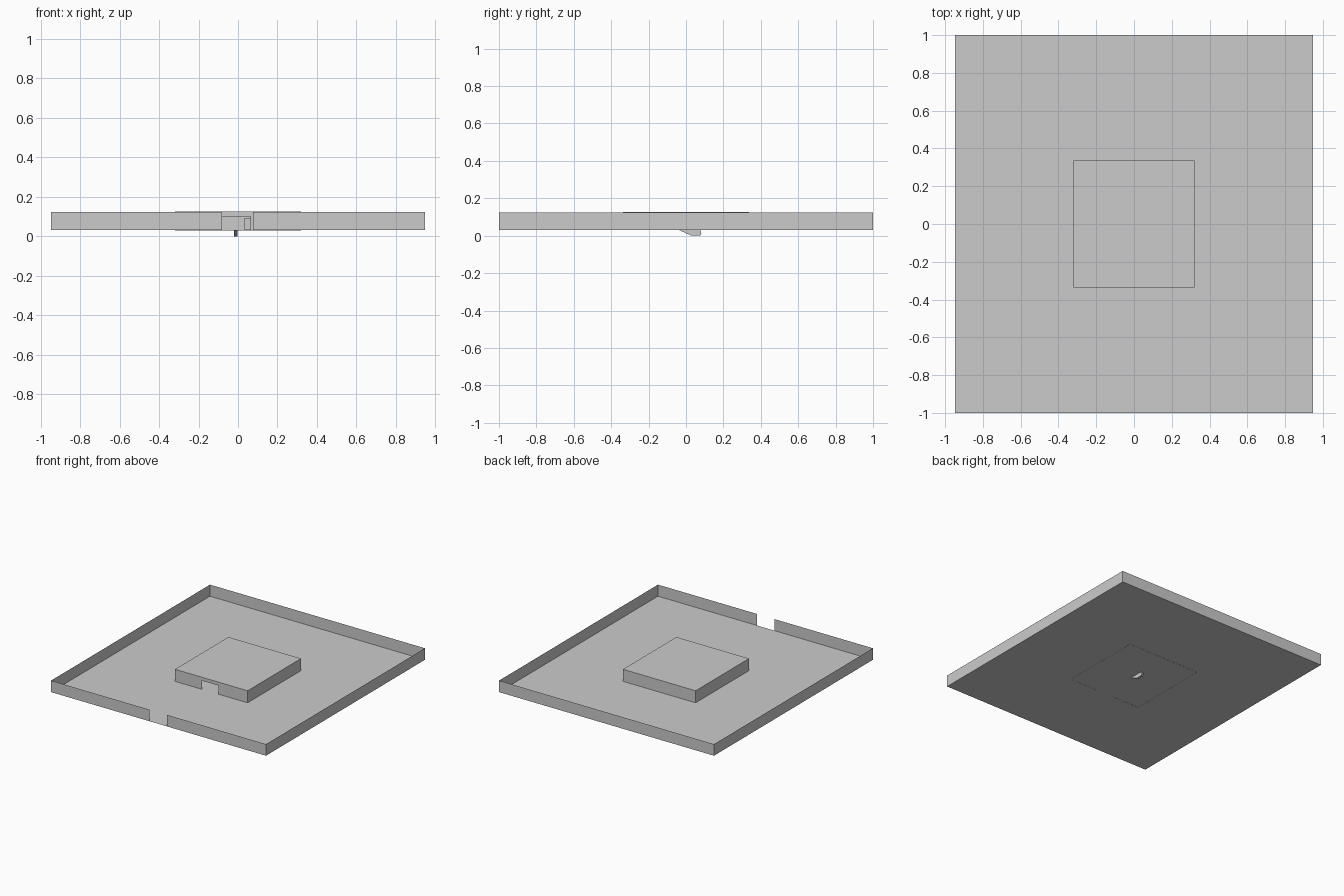
import bpy

cube = bpy.data.objects.get("Cube")
if cube:
    bpy.data.objects.remove(cube, do_unlink=True)

grey = bpy.data.materials.new("plain_grey")
grey.use_nodes = True
grey.diffuse_color = (0.6, 0.6, 0.6, 1)
grey.node_tree.nodes["Principled BSDF"].inputs["Base Color"].default_value = (0.6, 0.6, 0.6, 1)


def add_mesh(name, verts, faces):
    mesh = bpy.data.meshes.new(name)
    mesh.from_pydata(verts, [], faces)
    mesh.materials.append(grey)
    obj = bpy.data.objects.new(name, mesh)
    bpy.context.collection.objects.link(obj)
    return obj


def sheet_wall(name, path, low, high):
    """Thin upright sheet following a path of (x, y) points."""
    n = len(path)
    verts = [(x, y, z) for z in (low, high) for x, y in path]
    return add_mesh(name, verts, [(i, i + 1, n + i + 1, n + i) for i in range(n - 1)])


def rectangle(name, hx, hy, z):
    return add_mesh(name, [(-hx, -hy, z), (hx, -hy, z), (hx, hy, z), (-hx, hy, z)], [(0, 1, 2, 3)])


def around(hx, hy, left, right):
    """Path around a rectangle, leaving a gap in the front side."""
    return [(right, -hy), (hx, -hy), (hx, hy), (-hx, hy), (-hx, -hy), (left, -hy)]


def prism(name, profile, x0, x1):
    """Solid with a (y, z) profile drawn out along x."""
    n = len(profile)
    verts = [(x, y, z) for x in (x0, x1) for y, z in profile]
    faces = [tuple(reversed(range(n))), tuple(range(n, 2 * n))]
    faces += [(i, (i + 1) % n, n + (i + 1) % n, n + i) for i in range(n)]
    return add_mesh(name, verts, faces)


GROUND, WALL_TOP, ROOF = 0.031, 0.123, 0.127
YARD = (0.947, 1.0)
HOUSE = (0.32, 0.336)
DOOR = (-0.081, 0.064)
DOOR_TOP = 0.1

# Yard: ground sheet and surrounding wall with a gate gap at the front
rectangle("ground", *YARD, GROUND)
sheet_wall("yard_wall", around(*YARD, -0.081, 0.076), GROUND, WALL_TOP)

# House: walls with a doorway, panel above the doorway, and flat roof
sheet_wall("house_wall", around(*HOUSE, *DOOR), GROUND - 0.001, ROOF)
sheet_wall("door_header", [(x, -HOUSE[1]) for x in DOOR], DOOR_TOP, ROOF)
rectangle("house_roof", *HOUSE, ROOF)

# Block standing inside the house, partly seen through the doorway
prism("inner_block", [(0, GROUND), (0.06, GROUND), (0.06, 0.092), (0, 0.092)], 0.032, 0.1)

# Small blade that pokes through the ground
prism("blade", [(-0.04, GROUND), (0.03, 0), (0.078, 0), (0.082, 0.012), (0.076, GROUND)], -0.02, -0.003)
